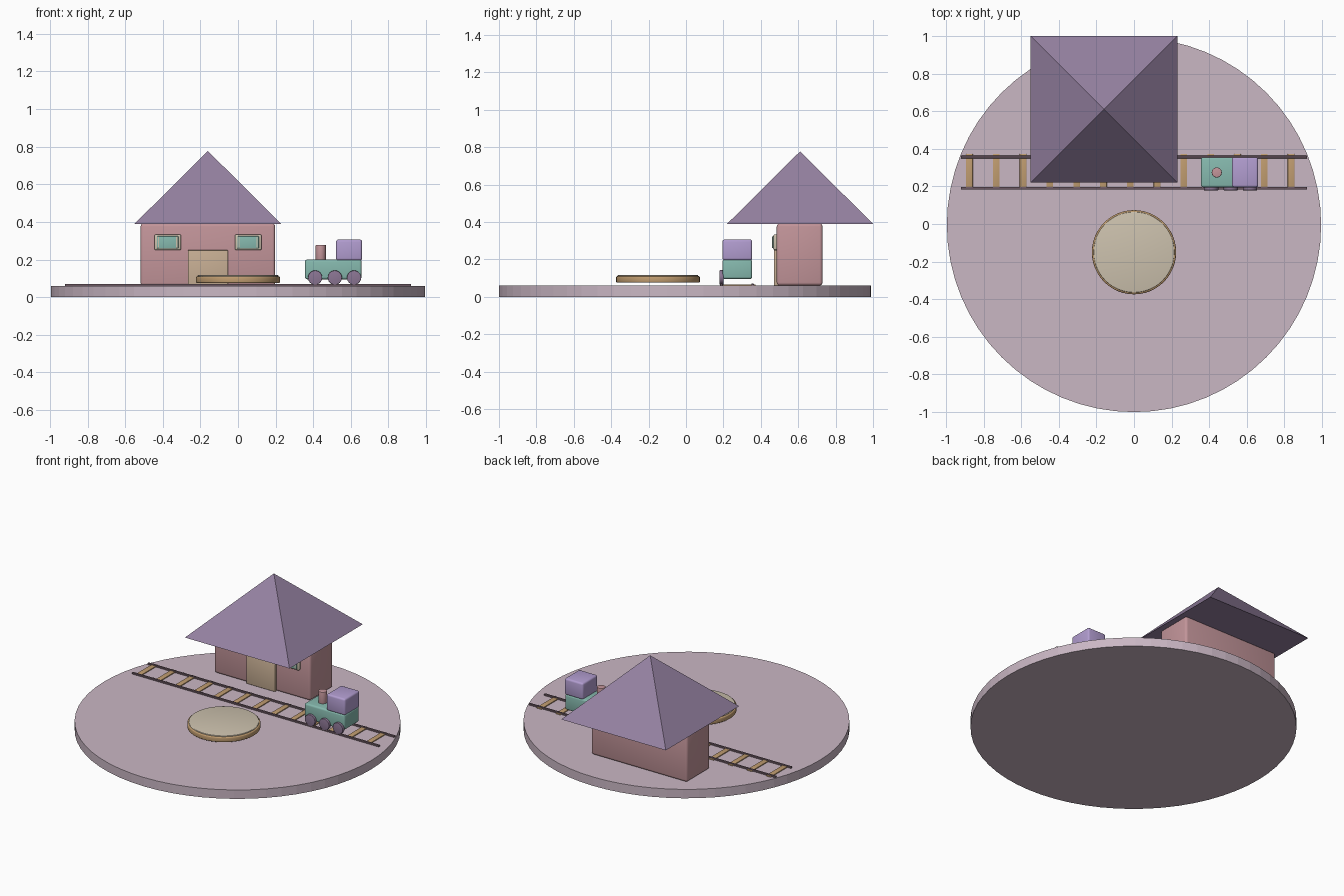
import bpy, math

if "Cube" in bpy.data.objects:
    bpy.data.objects.remove(bpy.data.objects["Cube"])


def material(name, hex_code):
    def lin(c):
        return c / 12.92 if c <= 0.04045 else ((c + 0.055) / 1.055) ** 2.4
    m = bpy.data.materials.new(name)
    rgb = [lin(int(hex_code[i:i + 2], 16) / 255) for i in (0, 2, 4)]
    m.diffuse_color = (*rgb, 1)
    m.use_nodes = True
    m.node_tree.nodes["Principled BSDF"].inputs["Base Color"].default_value = m.diffuse_color
    return m


MAUVE = material("pale mauve", "CAB7C4")
PLUM = material("plum", "9581A1")
ROSE = material("dusty rose", "C3959A")
TEAL = material("soft teal", "86B9AE")
LILAC = material("lilac", "B29DD0")
TAN = material("tan", "C9B095")
CREAM = material("cream", "CDC2AE")
GOLD = material("wood gold", "C19D70")
RAIL = material("dark rail", "6E5A64")
WHEEL = material("wheel purple", "8C7694")


def finish(name, mat, bevel=0.0, smooth=True):
    ob = bpy.context.object
    ob.name = name
    ob.data.materials.append(mat)
    bpy.ops.object.transform_apply(location=False, rotation=True, scale=True)
    if bevel:
        mod = ob.modifiers.new("bevel", "BEVEL")
        mod.width = bevel
        mod.segments = 3
        mod.limit_method = "ANGLE"
        mod.angle_limit = math.radians(40)
        bpy.ops.object.modifier_apply(modifier=mod.name)
    if smooth:
        bpy.ops.object.shade_smooth_by_angle(angle=math.radians(35))
    return ob


def box(name, mat, x, y, z, bevel=0.0):
    """Box from (min, max) ranges along each axis."""
    bpy.ops.mesh.primitive_cube_add(
        size=1, location=[(a + b) / 2 for a, b in (x, y, z)])
    bpy.context.object.scale = [b - a for a, b in (x, y, z)]
    return finish(name, mat, bevel)


def disc(name, mat, centre, radius, depth, sides=32, bevel=0.0, along_y=False, smooth=True):
    bpy.ops.mesh.primitive_cylinder_add(
        vertices=sides, radius=radius, depth=depth, location=centre,
        rotation=(math.pi / 2 if along_y else 0, 0, 0))
    return finish(name, mat, bevel, smooth)


# Round ground slab
disc("ground_base", MAUVE, (0, -0.005, 0.03), 0.995, 0.06, sides=64, smooth=False)

# Station house: walls, pyramid roof, door
HX = -0.16
box("house_walls", ROSE, (HX - 0.358, HX + 0.358), (0.485, 0.73), (0.06, 0.392), 0.016)
bpy.ops.mesh.primitive_cone_add(
    vertices=4, radius1=0.39 * math.sqrt(2), radius2=0, depth=0.387,
    location=(HX, 0.61, 0.39 + 0.1935), rotation=(0, 0, math.pi / 4))
finish("house_roof", PLUM, smooth=False)
box("door", TAN, (HX - 0.107, HX + 0.107), (0.47, 0.495), (0.06, 0.25), 0.004)

# Windows with a frame, pane and two side bars
for side, label in ((-1, "left"), (1, "right")):
    wx = HX + side * 0.214
    box(f"window_frame_{label}", CREAM, (wx - 0.071, wx + 0.071), (0.468, 0.495), (0.25, 0.333), 0.008)
    box(f"window_pane_{label}", TEAL, (wx - 0.057, wx + 0.057), (0.463, 0.471), (0.259, 0.324), 0.003)
    for s in (-1, 1):
        bx = wx + s * 0.048
        box(f"window_bar_{label}", CREAM, (bx - 0.003, bx + 0.003), (0.461, 0.466), (0.261, 0.322))

# Round platform with a pale top
disc("platform_rim", GOLD, (0, -0.15, 0.0925), 0.224, 0.035, sides=48, bevel=0.007)
disc("platform_top", CREAM, (0, -0.15, 0.105), 0.215, 0.024, sides=48, bevel=0.004)

# Railway track
for i in range(13):
    tx = -0.875 + i * 0.1425
    box("track_tie", GOLD, (tx - 0.018, tx + 0.018), (0.186, 0.372), (0.056, 0.066), 0.002)
for ry in (0.19, 0.356):
    box("track_rail", RAIL, (-0.92, 0.92), (ry - 0.007, ry + 0.007), (0.058, 0.07), 0.002)

# Little engine
box("engine_body", TEAL, (0.356, 0.657), (0.195, 0.354), (0.095, 0.2), 0.012)
box("engine_cab", LILAC, (0.521, 0.66), (0.195, 0.354), (0.195, 0.306), 0.012)
disc("engine_chimney", ROSE, (0.44, 0.274, 0.235), 0.027, 0.085, sides=24, bevel=0.003)
for wx in (0.41, 0.515, 0.617):
    disc("engine_wheel", WHEEL, (wx, 0.19, 0.104), 0.038, 0.022, sides=24, bevel=0.003, along_y=True)
